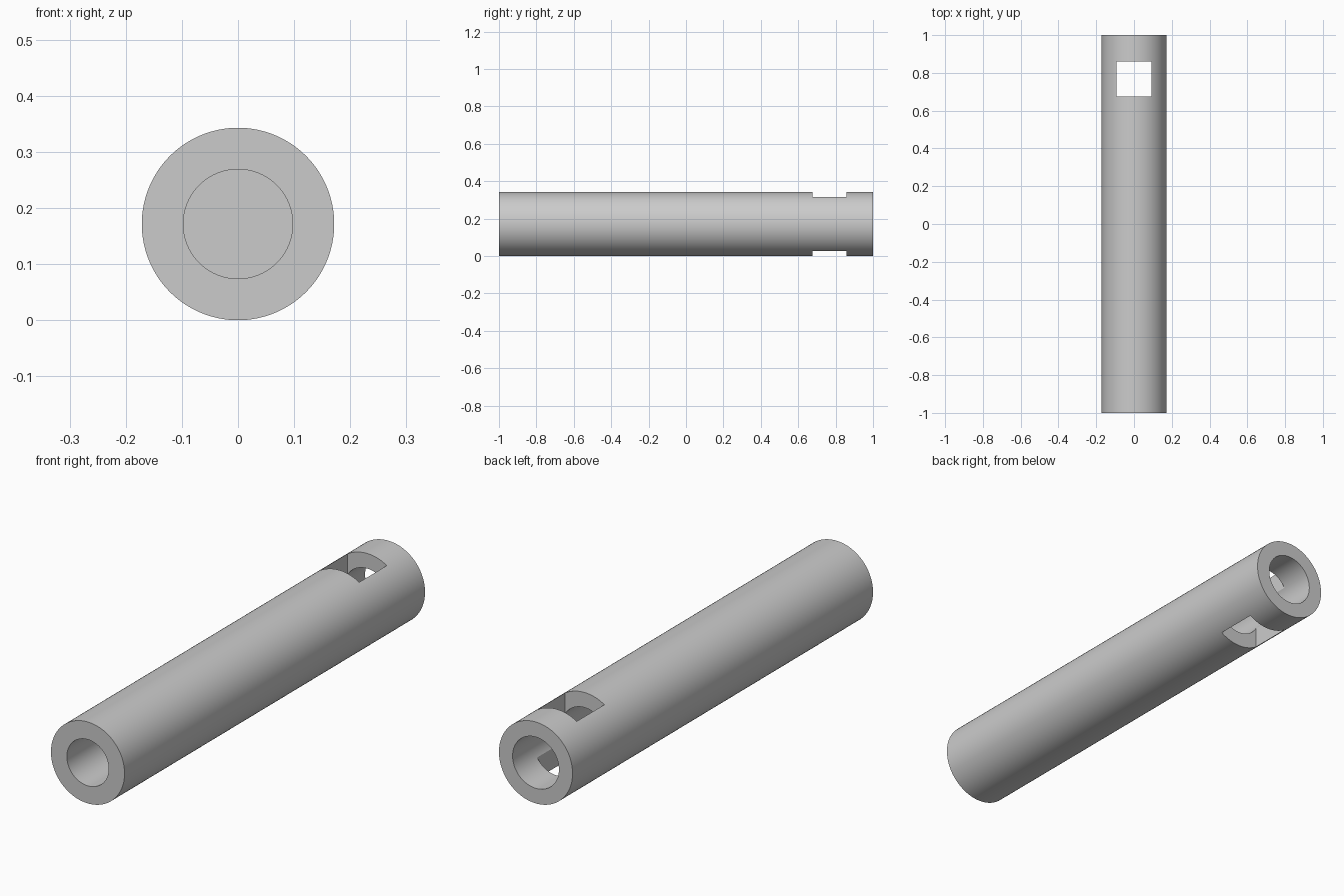
import bpy, bmesh, math
from mathutils import Vector

cube = bpy.data.objects.get("Cube")
if cube:
    bpy.data.objects.remove(cube, do_unlink=True)

R = 0.1715            # outer radius
FRONT_BORE = 0.0975
BACK_BORE = 0.108
SLOT = 0.184          # side of the square cross slot
SLOT_Y = 0.767
SEGMENTS = 128

steel = bpy.data.materials.new("grey_steel")
steel.use_nodes = True
colour = (0.6, 0.6, 0.6, 1)
steel.diffuse_color = colour
steel.node_tree.nodes["Principled BSDF"].inputs["Base Color"].default_value = colour


def make_object(name, bm):
    bmesh.ops.recalc_face_normals(bm, faces=bm.faces)
    mesh = bpy.data.meshes.new(name)
    bm.to_mesh(mesh)
    bm.free()
    mesh.materials.append(steel)
    obj = bpy.data.objects.new(name, mesh)
    bpy.context.collection.objects.link(obj)
    return obj


# Tube body: lathed profile of (radius, y) with a blind bore in each end
profile = [(0, -0.3), (FRONT_BORE, -0.3), (FRONT_BORE, -1), (R, -1),
           (R, 1), (BACK_BORE, 1), (BACK_BORE, 0.4), (0, 0.4)]
bm = bmesh.new()
verts = [bm.verts.new((r, y, R)) for r, y in profile]
edges = [bm.edges.new(pair) for pair in zip(verts, verts[1:])]
bmesh.ops.spin(bm, geom=verts + edges, cent=(0, 0, R), axis=(0, 1, 0),
               angle=math.tau, steps=SEGMENTS, use_duplicate=False)
bmesh.ops.remove_doubles(bm, verts=bm.verts, dist=1e-4)
tube = make_object("tube", bm)

# Square slot running vertically through both walls
bm = bmesh.new()
bmesh.ops.create_cube(bm, size=1)
bmesh.ops.scale(bm, vec=(SLOT, SLOT, 1), verts=bm.verts)
bmesh.ops.translate(bm, vec=Vector((0, SLOT_Y, R)), verts=bm.verts)
cutter = make_object("slot_cutter", bm)
cutter.hide_render = True
cutter.display_type = 'WIRE'

cut = tube.modifiers.new("slot", 'BOOLEAN')
cut.operation = 'DIFFERENCE'
cut.solver = 'EXACT'
cut.object = cutter
bpy.ops.object.select_all(action='DESELECT')
tube.select_set(True)
bpy.context.view_layer.objects.active = tube
bpy.ops.object.modifier_apply(modifier=cut.name)
bpy.data.objects.remove(cutter, do_unlink=True)

# Smooth round walls, crisp rims and slot corners
bpy.ops.object.shade_smooth_by_angle(angle=math.radians(30))
